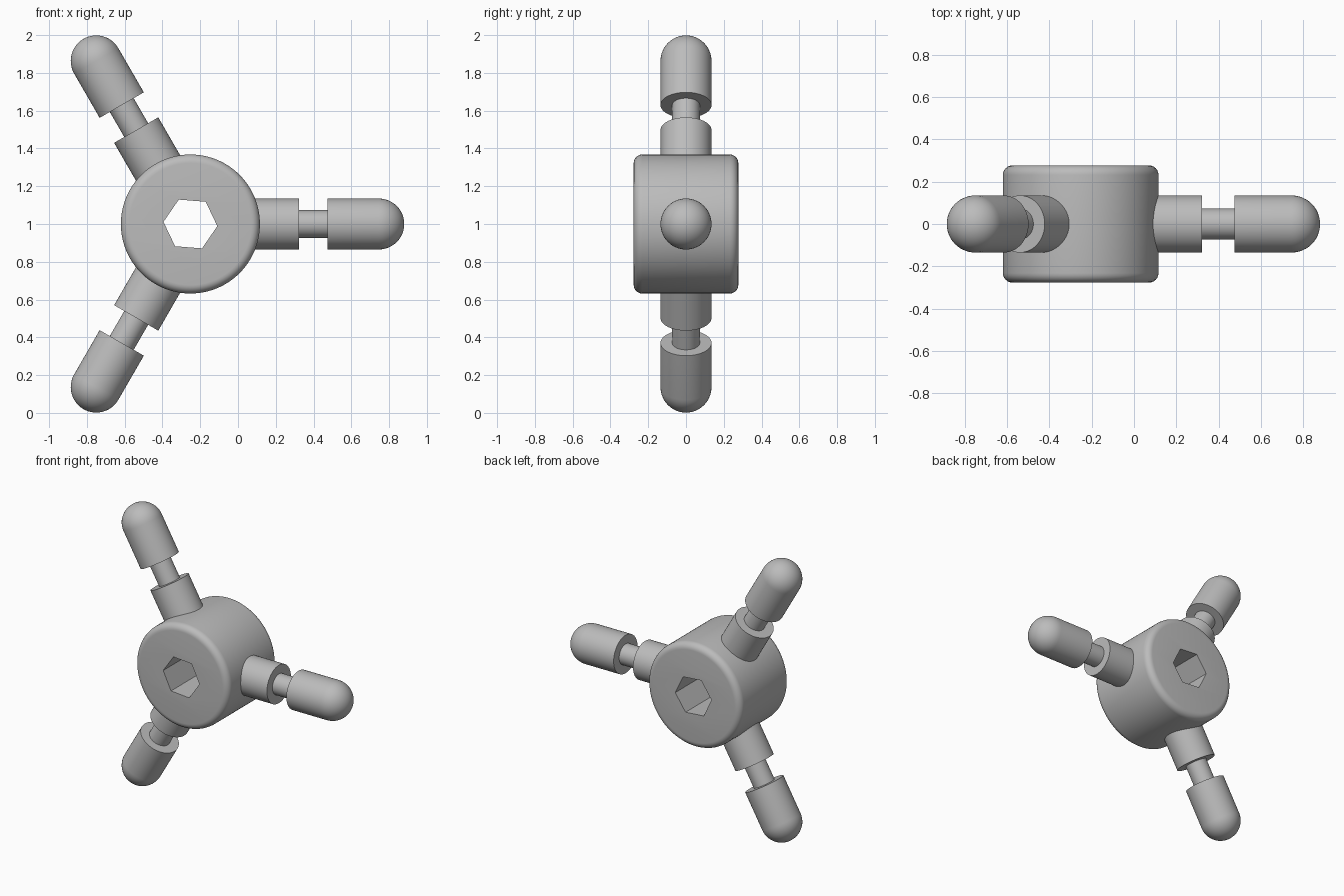
import bpy
import bmesh
from math import radians, sin, cos, pi
from mathutils import Matrix, Vector

cube = bpy.data.objects.get("Cube")
if cube:
    bpy.data.objects.remove(cube, do_unlink=True)

CENTRE = Vector((-0.252, 0, 1.0))
HUB_R, HUB_DEPTH, HUB_FILLET = 0.368, 0.554, 0.045
ARM_R, NECK_R = 0.135, 0.073
COLLAR_END, TIP_START, TIP_END = 0.574, 0.727, 1.132

metal = bpy.data.materials.new("grey metal")
metal.use_nodes = True
grey = (0.5, 0.5, 0.5, 1)
metal.diffuse_color = grey
metal.node_tree.nodes["Principled BSDF"].inputs["Base Color"].default_value = grey


def add_object(name, bm, matrix):
    mesh = bpy.data.meshes.new(name)
    bmesh.ops.recalc_face_normals(bm, faces=bm.faces)
    bm.to_mesh(mesh)
    bm.free()
    mesh.materials.append(metal)
    obj = bpy.data.objects.new(name, mesh)
    obj.matrix_world = matrix
    bpy.context.collection.objects.link(obj)
    return obj


def smooth(obj):
    obj.data.shade_smooth()
    obj.data.set_sharp_from_angle(angle=radians(35))


def prism(name, sides, radius, depth, matrix):
    bm = bmesh.new()
    bmesh.ops.create_cone(bm, cap_ends=True, segments=sides,
                          radius1=radius, radius2=radius, depth=depth)
    return add_object(name, bm, matrix)


def lathe(name, profile, matrix, steps=64):
    bm = bmesh.new()
    verts = [bm.verts.new((r, 0, h)) for r, h in profile]
    edges = [bm.edges.new(pair) for pair in zip(verts, verts[1:])]
    bmesh.ops.spin(bm, geom=verts + edges, cent=(0, 0, 0), axis=(0, 0, 1),
                   angle=2 * pi, steps=steps)
    bmesh.ops.remove_doubles(bm, verts=bm.verts, dist=0.0001)
    return add_object(name, bm, matrix)


# Hub: rounded drum lying along y, with a hexagonal through hole
along_y = Matrix.Translation(CENTRE) @ Matrix.Rotation(radians(90), 4, 'X')
hub = prism("hub", 128, HUB_R, HUB_DEPTH, along_y)
# A hexagon corner starts on the local y axis, so turn it to face sideways
turn = Matrix.Rotation(radians(30 - 4.5), 4, 'Z')
cutter = prism("hex_cutter", 6, 0.143, 1, along_y @ turn)
cutter.hide_render = True

bevel = hub.modifiers.new("rounded_rim", 'BEVEL')
bevel.width = HUB_FILLET
bevel.segments = 6
bevel.limit_method = 'ANGLE'
bevel.angle_limit = radians(40)
hole = hub.modifiers.new("hex_hole", 'BOOLEAN')
hole.operation = 'DIFFERENCE'
hole.solver = 'EXACT'
hole.object = cutter

# Bake the hub modifiers and drop the cutter
bpy.context.view_layer.update()
baked = bpy.data.meshes.new_from_object(
    hub.evaluated_get(bpy.context.evaluated_depsgraph_get()))
hub.modifiers.clear()
hub.data = baked
bpy.data.objects.remove(cutter, do_unlink=True)
smooth(hub)

# Arms: collar, thin neck and round-ended tip in one turned profile
dome = [(ARM_R * cos(i * pi / 24), TIP_END - ARM_R + ARM_R * sin(i * pi / 24))
        for i in range(12)]
profile = [(0, 0.25), (ARM_R, 0.25), (ARM_R, COLLAR_END), (NECK_R, COLLAR_END),
           (NECK_R, TIP_START), (ARM_R, TIP_START)] + dome + [(0, TIP_END)]
for name, angle in (("left_arm", 90), ("upper_arm", -30), ("lower_arm", 210)):
    matrix = Matrix.Translation(CENTRE) @ Matrix.Rotation(radians(angle), 4, 'Y')
    smooth(lathe(name, profile, matrix))
